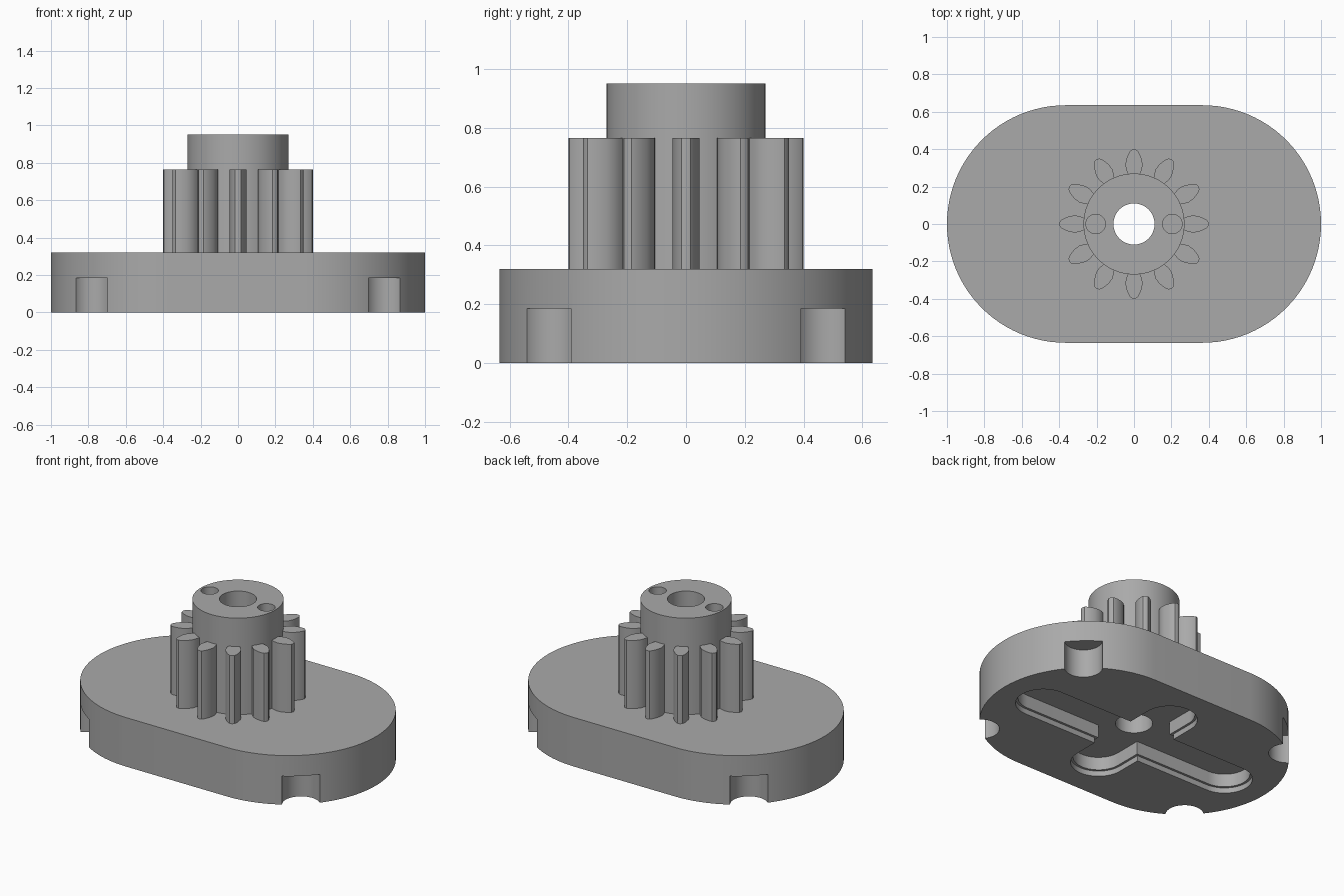
import bpy
import math
from math import cos, sin, pi

default_cube = bpy.data.objects.get("Cube")
if default_cube:
    bpy.data.objects.remove(default_cube)

grey = bpy.data.materials.new("plain grey")
grey.use_nodes = True
grey.diffuse_color = (0.4, 0.4, 0.4, 1)
grey.node_tree.nodes["Principled BSDF"].inputs["Base Color"].default_value = (0.4, 0.4, 0.4, 1)


def prism(name, outline, low, high):
    """Extrude a counter-clockwise outline from low to high."""
    n = len(outline)
    verts = [(x, y, z) for z in (low, high) for x, y in outline]
    faces = [tuple(reversed(range(n))), tuple(range(n, 2 * n))]
    faces += [(i, (i + 1) % n, n + (i + 1) % n, n + i) for i in range(n)]
    mesh = bpy.data.meshes.new(name)
    mesh.from_pydata(verts, [], faces)
    mesh.materials.append(grey)
    obj = bpy.data.objects.new(name, mesh)
    bpy.context.collection.objects.link(obj)
    return obj


def arc(cx, cy, r, start, end, steps):
    angles = [start + (end - start) * i / steps for i in range(steps + 1)]
    return [(cx + r * cos(a), cy + r * sin(a)) for a in angles]


def circle(cx, cy, r, steps=64):
    return arc(cx, cy, r, 0, 2 * pi, steps)[:-1]


def stadium(half, r, steps=48):
    return (arc(half, 0, r, -pi / 2, pi / 2, steps)
            + arc(-half, 0, r, pi / 2, 3 * pi / 2, steps))


def cut(target, cutter):
    mod = target.modifiers.new("cut " + cutter.name, "BOOLEAN")
    mod.operation = "DIFFERENCE"
    mod.solver = "EXACT"
    mod.object = cutter
    cutter.hide_render = True
    bpy.context.view_layer.objects.active = target
    bpy.ops.object.modifier_apply(modifier=mod.name)
    bpy.data.objects.remove(cutter)


def cross_pocket(name, r, low, high):
    """Plus-shaped outline with rounded arm ends."""
    outline = []
    for k, reach in enumerate((0.70, 0.327, 0.70, 0.327)):
        a = k * pi / 2
        outline += arc(reach * cos(a), reach * sin(a), r, a - pi / 2, a + pi / 2, 24)
        outline.append((r * 2 ** 0.5 * cos(a + pi / 4), r * 2 ** 0.5 * sin(a + pi / 4)))
    return prism(name, outline, low, high)


BASE_TOP, GEAR_TOP, HUB_TOP = 0.32, 0.765, 0.95

# Rounded base plate with rim notches and a stepped pocket underneath
base = prism("base_plate", stadium(0.365, 0.635), 0, BASE_TOP)
for sx in (-1, 1):
    for sy in (-1, 1):
        cut(base, prism("notch", circle(sx * 0.789, sy * 0.475, 0.113), -0.1, 0.185))
cut(base, cross_pocket("pocket", 0.15, -0.1, 0.12))
cut(base, cross_pocket("pocket_lip", 0.165, -0.1, 0.035))
cut(base, prism("base_bore", circle(0, 0, 0.11), -0.1, 0.5))

# Hub with a through bore and two blind pin holes
hub = prism("hub", circle(0, 0, 0.27, 96), BASE_TOP, HUB_TOP)
cut(hub, prism("hub_bore", circle(0, 0, 0.11), 0.2, 1.1))
for sx in (-1, 1):
    cut(hub, prism("pin_hole", circle(sx * 0.205, 0, 0.052, 40), 0.7, 1.1))

# Ring of leaf-shaped gear teeth: (radius, half width)
profile = [(0.262, 0.03), (0.285, 0.04), (0.312, 0.046), (0.34, 0.043),
           (0.365, 0.034), (0.385, 0.024), (0.396, 0.015)]
side = [(r, -w) for r, w in profile]
leaf = side + [(0.4, 0)] + [(r, -w) for r, w in reversed(side)]
teeth = []
for k in range(12):
    a = k * pi / 6
    turned = [(x * cos(a) - y * sin(a), x * sin(a) + y * cos(a)) for x, y in leaf]
    teeth.append(prism("gear_tooth", turned, BASE_TOP, GEAR_TOP))

# Smooth the curved walls and keep the rims sharp
bpy.ops.object.select_all(action="DESELECT")
for obj in [base, hub] + teeth:
    obj.select_set(True)
bpy.context.view_layer.objects.active = base
bpy.ops.object.shade_smooth_by_angle(angle=math.radians(30))
